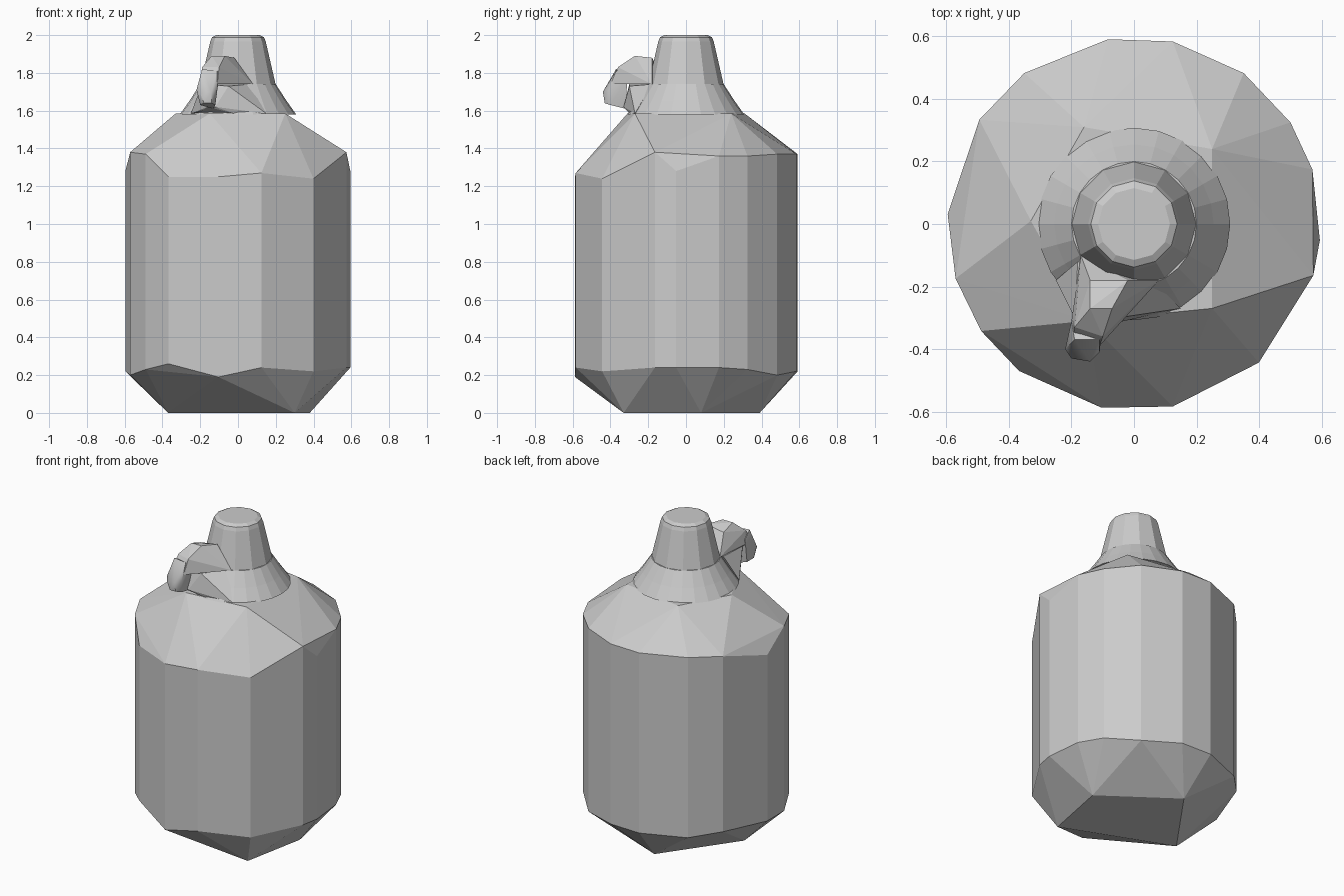
import bpy
import bmesh
from math import cos, sin, radians, tau
from mathutils import Vector

if "Cube" in bpy.data.objects:
    bpy.data.objects.remove(bpy.data.objects["Cube"], do_unlink=True)

# One plain grey for the whole jug
grey = bpy.data.materials.new("plain_grey")
grey.use_nodes = True
colour = (0.6, 0.6, 0.6, 1)
grey.diffuse_color = colour
grey.node_tree.nodes["Principled BSDF"].inputs["Base Color"].default_value = colour


def finish(name, bm):
    """Turn the edited mesh into a named, coloured object."""
    bmesh.ops.recalc_face_normals(bm, faces=bm.faces[:])
    mesh = bpy.data.meshes.new(name)
    bm.to_mesh(mesh)
    bm.free()
    obj = bpy.data.objects.new(name, mesh)
    bpy.context.collection.objects.link(obj)
    mesh.materials.append(grey)
    return obj


def hull(name, points):
    """Faceted solid wrapped around a few corner points."""
    bm = bmesh.new()
    for point in points:
        bm.verts.new(point)
    result = bmesh.ops.convex_hull(bm, input=bm.verts[:])
    unused = {e for e in result["geom_interior"] + result["geom_unused"]
              if isinstance(e, bmesh.types.BMVert)}
    bmesh.ops.delete(bm, geom=list(unused), context="VERTS")
    return finish(name, bm)


def lathe(name, profile, sides):
    """Stack of capped rings around the upright axis."""
    bm = bmesh.new()
    rings = []
    for radius, z in profile:
        rings.append([bm.verts.new((radius * cos(tau * i / sides),
                                    radius * sin(tau * i / sides), z))
                      for i in range(sides)])
    for low, high in zip(rings, rings[1:]):
        for i in range(sides):
            j = (i + 1) % sides
            bm.faces.new((low[i], low[j], high[j], high[i]))
    bm.faces.new(rings[0])
    bm.faces.new(rings[-1])
    return finish(name, bm)


def polar(angle, z, radius=0.597):
    return Vector((radius * cos(radians(angle)), radius * sin(radians(angle)), z))


# Body: irregular hewn barrel, as angle, lower rim height, shoulder height
rim = [
    (17, .24, 1.36), (33, .23, 1.36), (54, .2, 1.37), (78, .22, 1.37),
    (98, .22, 1.37), (126, .22, 1.37), (146, .24, 1.36), (177, .22, 1.28),
    (197, .2, 1.38), (215, .23, 1.37), (232, .26, 1.25), (260, .19, 1.25),
    (282, .24, 1.27), (312, .22, 1.24), (344, .24, 1.38), (355, .24, 1.28),
]
foot = [(.3, -.33), (.38, .08), (-.05, .39), (-.37, -.06)]
crown = [(.25, .24), (.25, -.27), (-.15, -.31), (-.33, .01), (-.16, .31)]
corners = [polar(angle, low) for angle, low, high in rim]
corners += [polar(angle, high) for angle, low, high in rim]
corners += [(x, y, 0) for x, y in foot]
corners += [(x, y, 1.585) for x, y in crown]
hull("body", corners)

# Neck: flared collar, tapering stem and slightly rounded cap
lathe("collar", [(.308, 1.58), (.255, 1.655), (.2, 1.74)], 24)
lathe("stem", [(.2, 1.735), (.147, 1.965), (.138, 1.988), (.115, 2)], 12)

# Spout arm: broad at the neck, narrowing to the bend
hull("spout_arm", [
    (-.17, -.1, 1.74), (.08, -.18, 1.74), (-.14, -.18, 1.86), (-.02, -.18, 1.88),
    (-.14, -.27, 1.89), (-.07, -.27, 1.89), (-.2, -.31, 1.75), (-.04, -.3, 1.74),
    (-.19, -.33, 1.83), (-.1, -.36, 1.83), (-.2, -.39, 1.74), (-.11, -.39, 1.74),
])

# Spout tip: blunt rounded nozzle pointing down and out
tip = hull("spout_tip", [
    (-.2, -.31, 1.78), (-.1, -.31, 1.78), (-.19, -.37, 1.82), (-.11, -.37, 1.81),
    (-.22, -.4, 1.71), (-.2, -.43, 1.69), (-.14, -.44, 1.7), (-.11, -.41, 1.71),
    (-.2, -.4, 1.63), (-.18, -.43, 1.64), (-.14, -.43, 1.64), (-.12, -.4, 1.63),
    (-.2, -.33, 1.63), (-.13, -.32, 1.61),
])
bpy.context.view_layer.objects.active = tip
tip.select_set(True)
bpy.ops.object.shade_smooth_by_angle(angle=radians(40))

# Web joining the underside of the spout to the collar
hull("spout_web", [
    (-.19, -.3, 1.74), (-.05, -.3, 1.73), (-.16, -.33, 1.62), (-.12, -.33, 1.62),
    (-.02, -.3, 1.585), (.15, -.27, 1.585), (.06, -.18, 1.74), (-.18, -.12, 1.74),
    (-.25, -.18, 1.585), (-.19, -.27, 1.6),
])
